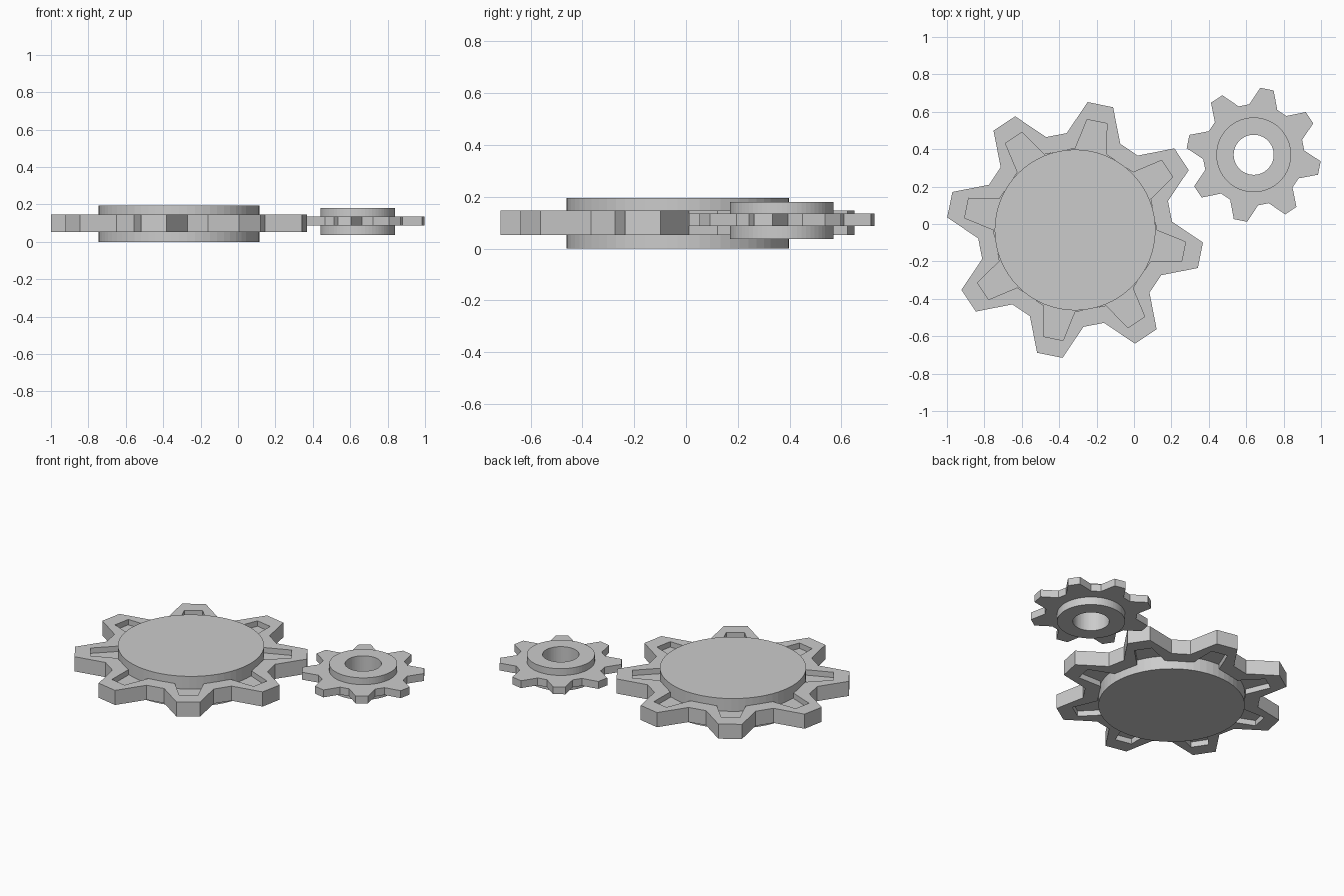
import bpy, bmesh
from math import sin, cos, radians, pi

cube = bpy.data.objects.get("Cube")
if cube:
    bpy.data.objects.remove(cube)

TEETH = 8
PHASE = 33.6

metal = bpy.data.materials.new("plain_grey")
metal.use_nodes = True
grey = (0.6, 0.6, 0.6, 1)
metal.diffuse_color = grey
metal.node_tree.nodes["Principled BSDF"].inputs["Base Color"].default_value = grey


def gear_outline(tip_r, tip_half, root_r, root_half):
    """Four points per tooth, anticlockwise."""
    profile = [(root_r, -root_half), (tip_r, -tip_half), (tip_r, tip_half), (root_r, root_half)]
    points = []
    for t in range(TEETH):
        for r, a in profile:
            angle = radians(PHASE + t * 360 / TEETH + a)
            points.append((r * cos(angle), r * sin(angle)))
    return points


def circle(r, n=64):
    return [(r * cos(2 * pi * i / n), r * sin(2 * pi * i / n)) for i in range(n)]


def prism(name, centre, outer, z0, z1, inner=None):
    """Extruded outline, with an optional matching inner outline as a hole."""
    bm = bmesh.new()

    def loop(points, z):
        return [bm.verts.new((x, y, z)) for x, y in points]

    def band(a, b):
        for i in range(len(a)):
            j = (i + 1) % len(a)
            bm.faces.new((a[i], a[j], b[j], b[i]))

    low, high = loop(outer, z0), loop(outer, z1)
    band(low, high)
    if inner:
        in_low, in_high = loop(inner, z0), loop(inner, z1)
        band(in_high, in_low)
        band(high, in_high)
        band(in_low, low)
    else:
        bm.faces.new(high)
        bm.faces.new(low[::-1])
    bmesh.ops.recalc_face_normals(bm, faces=bm.faces)
    mesh = bpy.data.meshes.new(name)
    bm.to_mesh(mesh)
    bm.free()
    mesh.materials.append(metal)
    obj = bpy.data.objects.new(name, mesh)
    obj.location = (*centre, 0)
    bpy.context.collection.objects.link(obj)
    return obj


# Large gear: toothed rim, thin recessed web and solid hub
large = (-0.315, -0.032)
pocket = gear_outline(0.594, 5.2, 0.437, 11.2)
prism("large_gear_rim", large, gear_outline(0.687, 5.8, 0.52, 16.3), 0.052, 0.147, pocket)
prism("large_gear_web", large, pocket, 0.087, 0.112)
prism("large_gear_hub", large, circle(0.43), 0, 0.195)

# Small gear: flat toothed plate and raised hub around a through hole
small = (0.64, 0.37)
plate_inner = gear_outline(0.15, 5.8, 0.15, 16.3)
prism("small_gear_teeth", small, gear_outline(0.36, 5.8, 0.271, 16.3), 0.088, 0.136, plate_inner)
prism("small_gear_hub", small, circle(0.2), 0.037, 0.18, circle(0.107))
